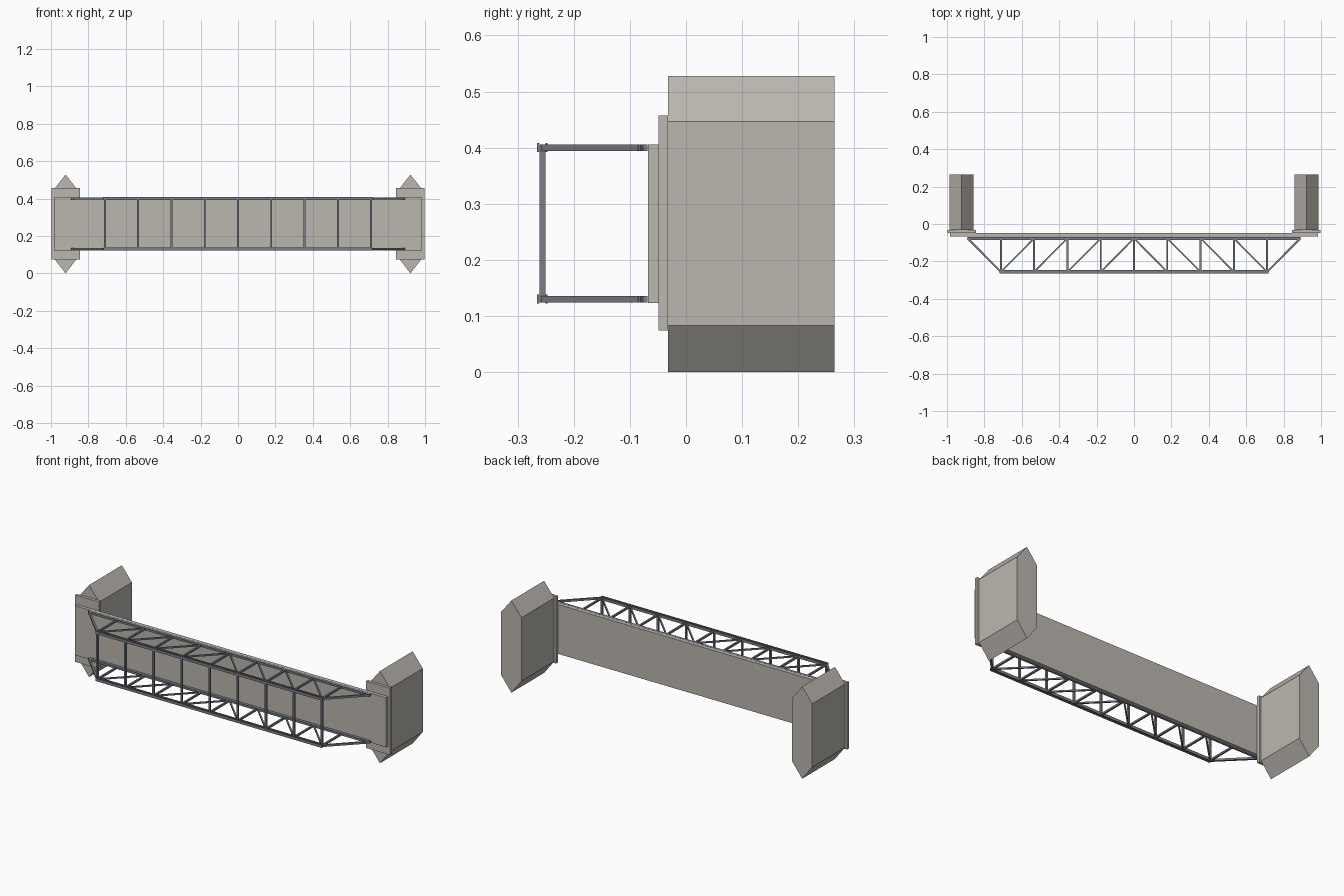
import bpy
import bmesh
from math import atan2
from mathutils import Matrix, Vector

cube = bpy.data.objects.get("Cube")
if cube:
    bpy.data.objects.remove(cube, do_unlink=True)


def material(name, rgb):
    mat = bpy.data.materials.new(name)
    mat.use_nodes = True
    mat.diffuse_color = (*rgb, 1)
    mat.node_tree.nodes["Principled BSDF"].inputs["Base Color"].default_value = (*rgb, 1)
    return mat


CONCRETE = material("warm grey concrete", (0.50, 0.47, 0.43))
STEEL = material("blue grey steel", (0.20, 0.21, 0.24))


def finish(bm, name, mat):
    bmesh.ops.recalc_face_normals(bm, faces=bm.faces)
    mesh = bpy.data.meshes.new(name)
    bm.to_mesh(mesh)
    bm.free()
    mesh.materials.append(mat)
    obj = bpy.data.objects.new(name, mesh)
    bpy.context.collection.objects.link(obj)
    return obj


def add_box(bm, low, high):
    low, high = Vector(low), Vector(high)
    matrix = Matrix.Translation((low + high) / 2) @ Matrix.Diagonal((*(high - low), 1))
    bmesh.ops.create_cube(bm, size=1, matrix=matrix)


def add_bar(bm, start, end, z, depth, height):
    """Straight bar between two (x, y) points in a level plane."""
    a, b = Vector(start), Vector(end)
    mid, run = (a + b) / 2, b - a
    matrix = (Matrix.Translation((mid.x, mid.y, z))
              @ Matrix.Rotation(atan2(run.y, run.x), 4, 'Z')
              @ Matrix.Diagonal((run.length, depth, height, 1)))
    bmesh.ops.create_cube(bm, size=1, matrix=matrix)


# Deck slab
bm = bmesh.new()
add_box(bm, (-0.985, -0.068, 0.123), (0.985, -0.049, 0.406))
finish(bm, "deck", CONCRETE)

# Piers with pointed ends, and their caps
for side, label in ((1, "left"), (-1, "right")):
    x = side * 0.922
    outline = [(-0.064, 0.083), (0, 0), (0.064, 0.083),
               (0.064, 0.447), (0, 0.528), (-0.064, 0.447)]
    bm = bmesh.new()
    face = bm.faces.new([bm.verts.new((x + dx, -0.032, z)) for dx, z in outline])
    grown = bmesh.ops.extrude_face_region(bm, geom=[face], use_keep_orig=True)
    moved = [v for v in grown["geom"] if isinstance(v, bmesh.types.BMVert)]
    bmesh.ops.translate(bm, verts=moved, vec=(0, 0.297, 0))
    finish(bm, label + "_pier", CONCRETE)

    bm = bmesh.new()
    add_box(bm, (x - 0.076, -0.049, 0.074), (x + 0.076, -0.032, 0.457))
    finish(bm, label + "_pier_cap", CONCRETE)

# Truss layout
PANEL = 0.178
NEAR, FAR = -0.077, -0.256
LEVELS = {"lower": 0.13, "upper": 0.40}

for label, z in LEVELS.items():
    # Chords and sloping end posts
    bm = bmesh.new()
    add_bar(bm, (-5 * PANEL, NEAR), (5 * PANEL, NEAR), z, 0.017, 0.012)
    tip = 4 * PANEL + 0.006
    add_bar(bm, (-tip, FAR), (tip, FAR), z, 0.019, 0.006)
    for offset in (-0.0075, 0.0075):
        add_bar(bm, (-tip, FAR + offset), (tip, FAR + offset), z, 0.004, 0.016)
    for s in (-1, 1):
        add_bar(bm, (s * 5 * PANEL, NEAR), (s * 4 * PANEL, FAR), z, 0.011, 0.011)
    finish(bm, label + "_truss_chords", STEEL)

    # Posts and diagonals falling towards midspan
    bm = bmesh.new()
    for i in range(-4, 5):
        x = i * PANEL
        add_bar(bm, (x, NEAR), (x, FAR), z, 0.010, 0.010)
        if i:
            inner = x - PANEL * (1 if i > 0 else -1)
            add_bar(bm, (x, FAR), (inner, NEAR), z, 0.008, 0.008)
    finish(bm, label + "_truss_web", STEEL)

# Struts joining the two trusses
bm = bmesh.new()
for i in range(-4, 5):
    x = i * PANEL
    add_box(bm, (x - 0.005, FAR - 0.0055, LEVELS["lower"]),
            (x + 0.005, FAR + 0.0055, LEVELS["upper"]))
finish(bm, "cross_struts", STEEL)
